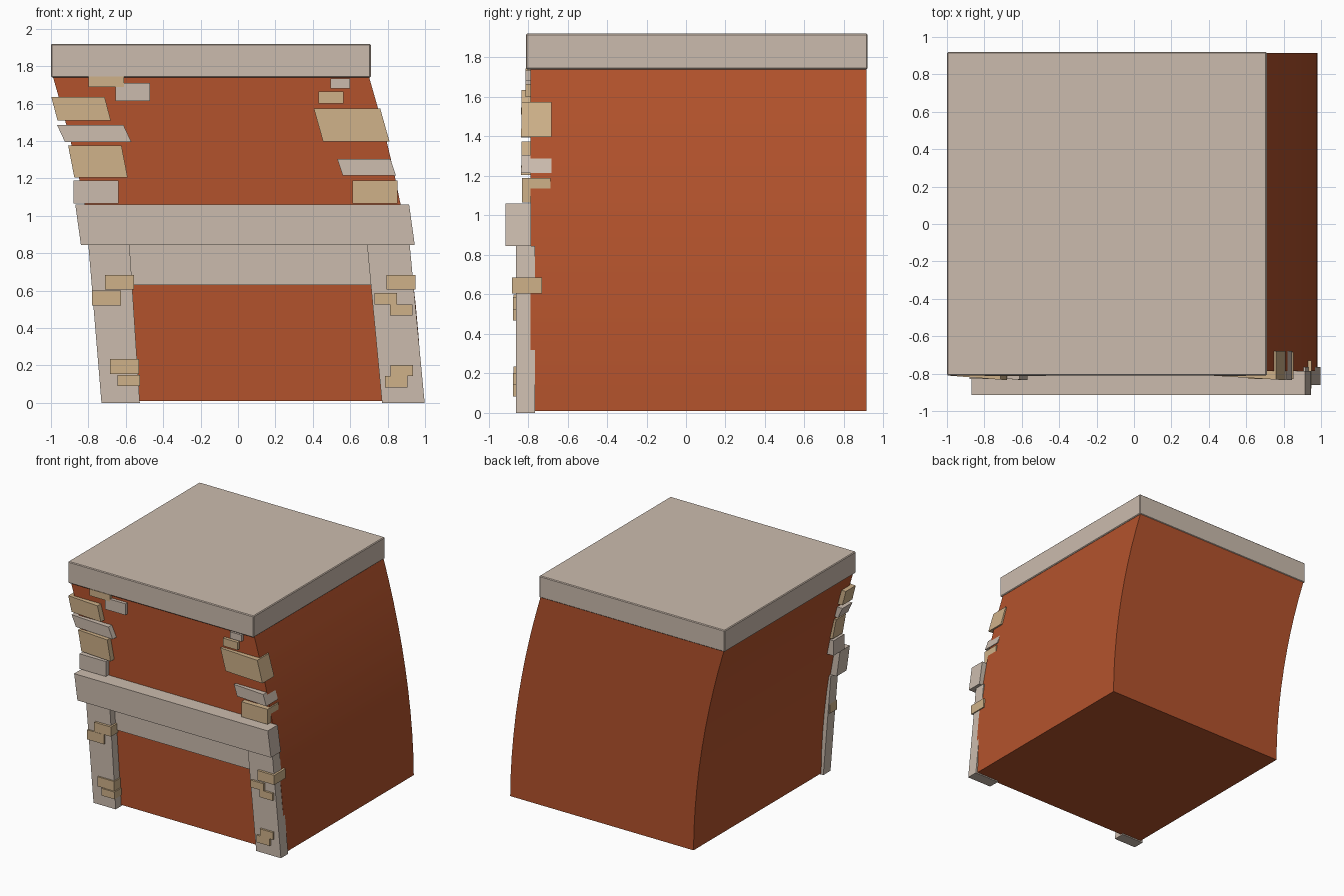
import bpy, bmesh

if "Cube" in bpy.data.objects:
    bpy.data.objects.remove(bpy.data.objects["Cube"])

def material(name, rgb):
    m = bpy.data.materials.new(name)
    m.diffuse_color = (*rgb, 1)
    m.use_nodes = True
    m.node_tree.nodes["Principled BSDF"].inputs["Base Color"].default_value = m.diffuse_color
    return m

BRICK = material("brick", (0.45, 0.085, 0.025))
GREY = material("pale_stone", (0.60, 0.50, 0.42))
TAN = material("tan_stone", (0.62, 0.44, 0.25))

def prism(name, outline, front, back, mat, twist=0):
    """Extrude an x-z outline from front to back; twist pushes the right end forward."""
    lo, hi = min(p[0] for p in outline), max(p[0] for p in outline)
    bm = bmesh.new()
    face = bm.faces.new([bm.verts.new((x, front - twist * (x - lo) / (hi - lo), z))
                         for x, z in outline])
    made = bmesh.ops.extrude_face_region(bm, geom=[face], use_keep_orig=True)["geom"]
    for v in made:
        if isinstance(v, bmesh.types.BMVert):
            v.co.y = back
    bmesh.ops.recalc_face_normals(bm, faces=bm.faces)
    me = bpy.data.meshes.new(name)
    bm.to_mesh(me)
    bm.free()
    me.materials.append(mat)
    ob = bpy.data.objects.new(name, me)
    bpy.context.collection.objects.link(ob)
    return ob

def slab(x, z, w, h, lean=0, taper=0):
    """Four-sided outline from its lower left corner, top shifted by lean."""
    return [(x, z), (x + w, z), (x + w + lean + taper, z + h), (x + lean, z + h)]

# Brick body, curving to the left as it rises
heights = [0.01 + 1.735 * i / 10 for i in range(11)]
right = [(0.98 - 0.28 * (z / 1.745) ** 1.87, z) for z in heights]
left = [(x - 1.69, z) for x, z in reversed(right)]
body = prism("brick_body", right + left, -0.787, 0.915, BRICK)
bpy.context.view_layer.objects.active = body
body.select_set(True)
bpy.ops.object.shade_smooth_by_angle()

# Top slab with slightly softened edges
top = prism("top_slab", slab(-1, 1.74, 1.71, 0.18), -0.81, 0.92, GREY)
soft = top.modifiers.new("bevel", 'BEVEL')
soft.width, soft.segments = 0.006, 1

# Shelf, lintel and the two leaning pillars
prism("shelf", slab(-0.84, 0.845, 1.785, 0.215, -0.03), -0.915, -0.785, GREY)
prism("lintel", slab(-0.60, 0.63, 1.34, 0.215), -0.80, -0.77, GREY)
prism("left_pillar", slab(-0.73, 0, 0.205, 0.845, -0.07, 0.015), -0.86, -0.765, GREY)
prism("right_pillar", slab(0.77, 0, 0.228, 0.845, -0.08), -0.86, -0.765, GREY)

# Thin stones just below the top slab
for mat, x, z, w, h in ((TAN, -0.80, 1.69, 0.19, 0.055), (GREY, -0.655, 1.615, 0.185, 0.095),
                        (GREY, 0.495, 1.68, 0.105, 0.055), (TAN, 0.43, 1.60, 0.135, 0.065)):
    prism("upper_thin_stone", slab(x, z, w, h), -0.813, -0.77, mat)

# Slanted, slightly twisted corner stones, then the square ones on the shelf
for mat, x, z, w, h, lean in ((TAN, -0.965, 1.51, 0.285, 0.125, -0.033),
                              (GREY, -0.925, 1.395, 0.355, 0.09, -0.042),
                              (TAN, -0.875, 1.205, 0.285, 0.17, -0.033),
                              (TAN, 0.455, 1.397, 0.355, 0.178, -0.05),
                              (GREY, 0.56, 1.215, 0.285, 0.09, -0.03)):
    prism("slanted_corner_stone", slab(x, z, w, h, lean), -0.81, -0.68, mat, 0.025)
for mat, x in ((GREY, -0.88), (TAN, 0.612)):
    prism("shelf_corner_stone", slab(x, 1.065, 0.242, 0.125), -0.83, -0.685, mat)

# Small stones set into the pillars: large ones, then small ones
for x, z in ((-0.71, 0.605), (0.795, 0.605)):
    prism("pillar_corner_stone", slab(x, z, 0.155, 0.08), -0.88, -0.73, TAN)
for x, z in ((-0.78, 0.52), (-0.685, 0.155)):
    prism("pillar_large_stone", slab(x, z, 0.155, 0.08), -0.873, -0.78, TAN)
for x, z in ((-0.645, 0.09), (0.73, 0.527), (0.812, 0.467), (0.815, 0.143), (0.785, 0.083)):
    prism("pillar_small_stone", slab(x, z, 0.12, 0.06), -0.877, -0.78, TAN)
